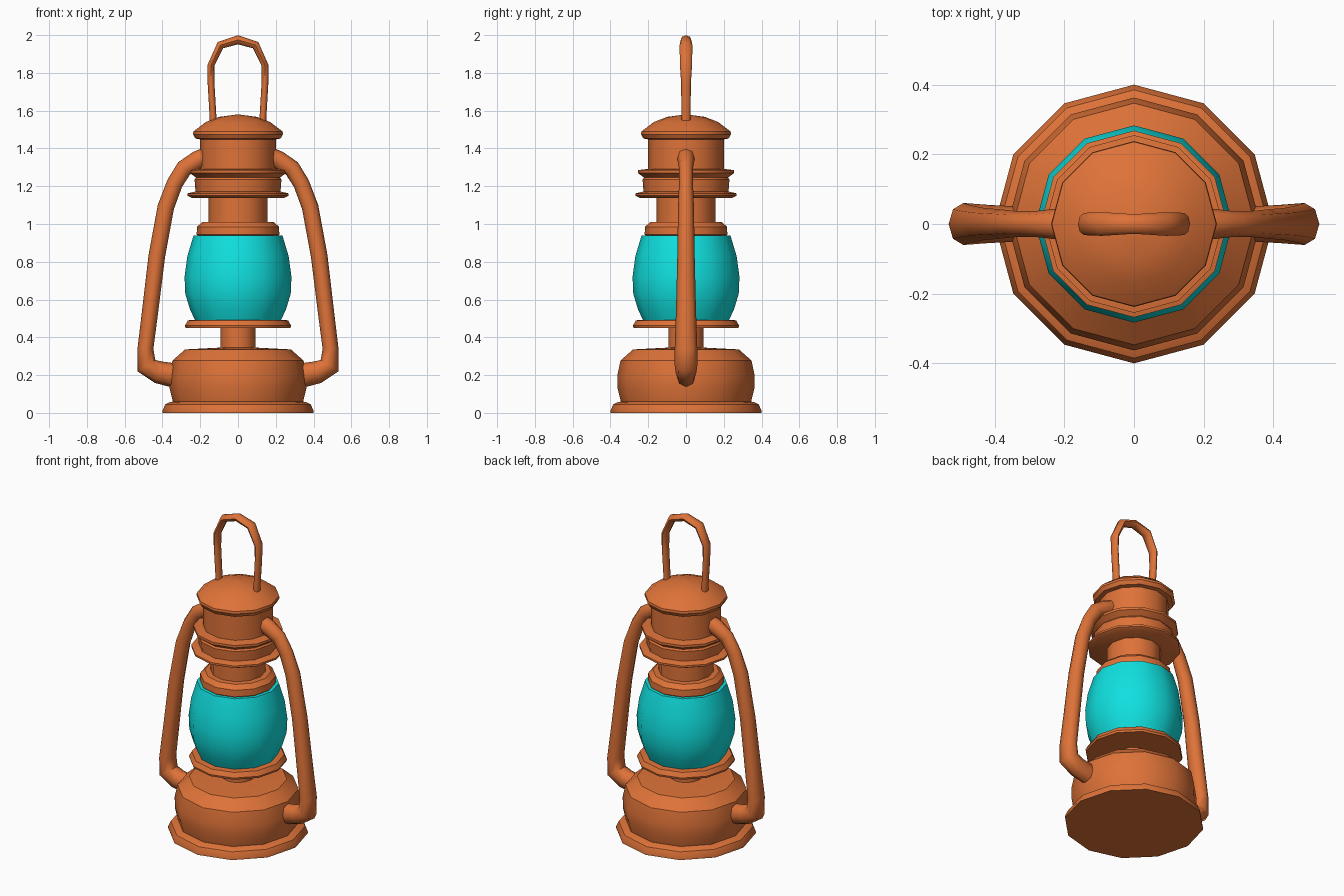
import bpy, bmesh, math
from mathutils import Vector

if "Cube" in bpy.data.objects:
    bpy.data.objects.remove(bpy.data.objects["Cube"])


def material(name, rgb):
    m = bpy.data.materials.new(name)
    m.diffuse_color = (*rgb, 1)
    m.use_nodes = True
    m.node_tree.nodes["Principled BSDF"].inputs["Base Color"].default_value = m.diffuse_color
    return m


COPPER = material("copper_orange", (0.73, 0.17, 0.04))
TEAL = material("teal_glass", (0.005, 0.75, 0.74))


def finish(name, bm, mat, angle):
    bmesh.ops.recalc_face_normals(bm, faces=bm.faces)
    me = bpy.data.meshes.new(name)
    bm.to_mesh(me)
    bm.free()
    me.materials.append(mat)
    ob = bpy.data.objects.new(name, me)
    bpy.context.collection.objects.link(ob)
    bpy.context.view_layer.objects.active = ob
    ob.select_set(True)
    bpy.ops.object.shade_smooth_by_angle(angle=math.radians(angle))
    ob.select_set(False)
    return ob


def skin(bm, rings):
    """Join neighbouring rings with quads and cap both ends."""
    n = len(rings[0])
    for a, b in zip(rings, rings[1:]):
        for i in range(n):
            j = (i + 1) % n
            bm.faces.new((a[i], a[j], b[j], b[i]))
    bm.faces.new(rings[0])
    bm.faces.new(rings[-1])


def lathe(name, profile, mat, sides=12, angle=32):
    bm = bmesh.new()
    rings = []
    for r, z in profile:
        rings.append([bm.verts.new((r * math.cos(math.tau * i / sides),
                                    r * math.sin(math.tau * i / sides), z))
                      for i in range(sides)])
    skin(bm, rings)
    return finish(name, bm, mat, angle)


def tube(name, path, mat, side=1, sides=8):
    """Sweep an oval along (x, z, in-plane radius, y radius) points."""
    bm = bmesh.new()
    pts = [Vector((side * x, 0, z)) for x, z, _, _ in path]
    rings = []
    for k, p in enumerate(pts):
        d0 = (p - pts[k - 1]).normalized() if k else Vector()
        d1 = (pts[k + 1] - p).normalized() if k < len(pts) - 1 else Vector()
        t = (d0 + d1).normalized()
        nrm = Vector((t.z, 0, -t.x))
        a, b = path[k][2:]
        rings.append([bm.verts.new(p + nrm * a * math.cos(math.tau * i / sides)
                                   + Vector((0, b * math.sin(math.tau * i / sides), 0)))
                      for i in range(sides)])
    skin(bm, rings)
    return finish(name, bm, mat, 60)


# Fuel tank with foot
lathe("fuel_tank", [(.40, 0), (.40, .012), (.385, .045), (.36, .057), (.345, .06),
                    (.362, .13), (.363, .20), (.347, .277), (.28, .336), (.09, .346)], COPPER)
# Burner neck and plate
lathe("burner_neck", [(.093, .33), (.093, .46)], COPPER)
lathe("burner_plate", [(.278, .45), (.281, .462), (.265, .49), (.2, .495)], COPPER)
# Glass globe
lathe("glass_globe", [(.225, .485), (.255, .55), (.279, .63), (.283, .72),
                      (.268, .83), (.235, .94)], TEAL, angle=40)
# Globe collar and chimney
lathe("globe_collar", [(.208, .932), (.219, .945), (.217, .985), (.19, 1.01), (.15, 1.012)], COPPER)
lathe("chimney", [(.157, 1.0), (.157, 1.15)], COPPER)
# Vent with two flanges and upper drum
lathe("vent_drum", [(.245, 1.138), (.268, 1.15), (.268, 1.162), (.225, 1.172),
                    (.23, 1.235), (.222, 1.245), (.255, 1.27), (.255, 1.285),
                    (.20, 1.292), (.20, 1.455)], COPPER)
# Domed cap
lathe("cap", [(.20, 1.448), (.225, 1.452), (.238, 1.475), (.236, 1.49), (.17, 1.54),
              (.10, 1.567), (.003, 1.58)], COPPER)

# Side tubes
SIDE = [(.17, 1.355, .05, .046), (.215, 1.337, .05, .045), (.285, 1.295, .045, .037),
        (.335, 1.215, .043, .037), (.382, 1.09, .044, .042), (.43, .83, .044, .046),
        (.465, .54, .043, .053), (.49, .34, .042, .06), (.485, .25, .056, .06),
        (.42, .215, .06, .055), (.33, .197, .065, .05)]
for label, s in (("left", -1), ("right", 1)):
    tube("side_tube_" + label, SIDE, COPPER, s)

# Carrying handle
HALF = [(.13, 1.50, .018, .024), (.133, 1.58, .018, .024), (.143, 1.75, .018, .026),
        (.143, 1.84, .018, .032), (.093, 1.947, .022, .034)]
HANDLE = HALF + [(0, 1.975, .024, .028)] + [(-x, z, a, b) for x, z, a, b in reversed(HALF)]
tube("handle", HANDLE, COPPER)
